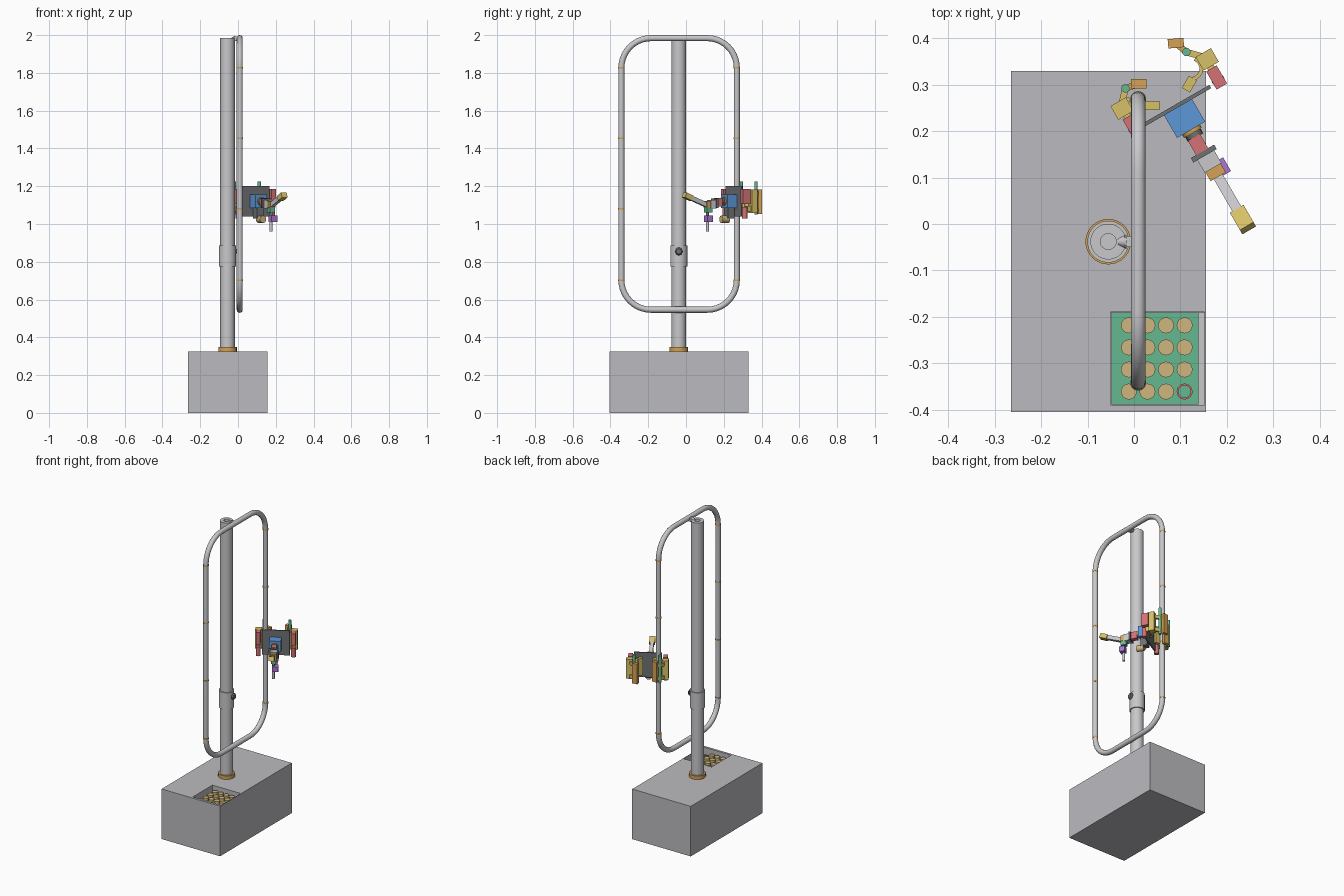
import bpy, bmesh, math
from mathutils import Vector, Matrix

if "Cube" in bpy.data.objects:
    bpy.data.objects.remove(bpy.data.objects["Cube"], do_unlink=True)


def material(name, r, g, b):
    m = bpy.data.materials.new(name)
    m.use_nodes = True
    m.diffuse_color = (r, g, b, 1)
    m.node_tree.nodes["Principled BSDF"].inputs["Base Color"].default_value = (r, g, b, 1)
    return m


GREY = material("light grey", .58, .58, .60)
CASE = material("case grey", .50, .50, .53)
DARK = material("dark grey", .16, .165, .17)
BLUE = material("blue", .11, .31, .68)
RED = material("red", .66, .17, .18)
YELLOW = material("yellow", .68, .53, .14)
ORANGE = material("orange", .66, .36, .09)
TAN = material("tan", .62, .47, .21)
GREEN = material("green", .13, .48, .28)
PURPLE = material("purple", .42, .18, .66)


def finish(bm, name, mat, matrix=Matrix(), smooth=False):
    bmesh.ops.recalc_face_normals(bm, faces=bm.faces)
    me = bpy.data.meshes.new(name)
    bm.to_mesh(me)
    bm.free()
    me.materials.append(mat)
    ob = bpy.data.objects.new(name, me)
    ob.matrix_world = matrix
    bpy.context.collection.objects.link(ob)
    if smooth:
        bpy.ops.object.select_all(action='DESELECT')
        ob.select_set(True)
        bpy.context.view_layer.objects.active = ob
        bpy.ops.object.shade_smooth_by_angle(angle=math.radians(35))
    return ob


def box(name, mat, center, size, frame=Matrix(), turn=0):
    bm = bmesh.new()
    bmesh.ops.create_cube(bm, size=1)
    bmesh.ops.scale(bm, vec=size, verts=bm.verts)
    m = frame @ Matrix.Translation(center) @ Matrix.Rotation(math.radians(turn), 4, 'Z')
    return finish(bm, name, mat, m)


def rod(name, mat, a, b, r, r2=None, frame=Matrix(), sides=24):
    """Cylinder or cone from point a to point b."""
    a, b = frame @ Vector(a), frame @ Vector(b)
    bm = bmesh.new()
    bmesh.ops.create_cone(bm, cap_ends=True, segments=sides, radius1=r,
                          radius2=r if r2 is None else r2, depth=(b - a).length)
    m = Matrix.Translation((a + b) / 2) @ (b - a).to_track_quat('Z', 'Y').to_matrix().to_4x4()
    return finish(bm, name, mat, m, sides > 4)


def beam(name, mat, a, b, w, h, frame=Matrix()):
    """Rectangular bar from point a to point b."""
    a, b = frame @ Vector(a), frame @ Vector(b)
    bm = bmesh.new()
    bmesh.ops.create_cube(bm, size=1)
    bmesh.ops.scale(bm, vec=(w, h, (b - a).length), verts=bm.verts)
    m = Matrix.Translation((a + b) / 2) @ (b - a).to_track_quat('Z', 'Y').to_matrix().to_4x4()
    return finish(bm, name, mat, m)


def lathe(name, mat, profile, center):
    bm = bmesh.new()
    vs = [bm.verts.new((r, 0, z)) for r, z in profile]
    es = [bm.edges.new(p) for p in zip(vs, vs[1:])]
    bmesh.ops.spin(bm, geom=vs + es, axis=(0, 0, 1), cent=(0, 0, 0),
                   angle=math.tau, steps=40, use_duplicate=False)
    bmesh.ops.remove_doubles(bm, verts=bm.verts, dist=1e-5)
    return finish(bm, name, mat, Matrix.Translation(center), True)


def arc_jaw(name, mat, center, r0, r1, start, end, z0, z1, frame):
    """Extruded arc-shaped cradle."""
    bm = bmesh.new()
    angles = [math.radians(start + (end - start) * i / 8) for i in range(9)]
    ring = [(r1, a) for a in angles] + [(r0, a) for a in reversed(angles)]
    vs = [bm.verts.new((center[0] + r * math.cos(a), center[1] + r * math.sin(a), z0)) for r, a in ring]
    face = bm.faces.new(vs)
    top = bmesh.ops.extrude_face_region(bm, geom=[face])["geom"]
    bmesh.ops.translate(bm, vec=(0, 0, z1 - z0), verts=[v for v in top if isinstance(v, bmesh.types.BMVert)])
    return finish(bm, name, mat, frame)


# Base case with an open well
case = box("base_case", CASE, (-.055, -.0375, .1625), (.42, .735, .325))
well = box("well_cutter", CASE, (.0505, -.29, .30), (.203, .20, .16))
well.hide_render = True
well.hide_viewport = True
cut = case.modifiers.new("well", 'BOOLEAN')
cut.operation, cut.object, cut.solver = 'DIFFERENCE', well, 'EXACT'
box("well_floor", GREY, (.0505, -.29, .222), (.202, .199, .004))

# Tray of round containers with one empty place
box("tray", GREEN, (.045, -.29, .255), (.188, .198, .05))
for i in range(4):
    for j in range(4):
        x, y = -.011 + .04 * i, -.361 + .0475 * j
        if (i, j) == (3, 0):
            lathe("empty_place_ring", RED, [(.013, .28), (.013, .285), (.017, .285), (.017, .28)], (x, y, 0))
        else:
            rod("container", TAN, (x, y, .27), (x, y, .305), .017)

# Mast
MX, MY = -.0555, -.038
lathe("mast", GREY, [(0, .32), (.0385, .32), (.0385, 1.985), (.017, 1.985), (.017, 1.94), (0, 1.94)], (MX, MY, 0))
lathe("mast_flange", ORANGE, [(.037, .325), (.049, .325), (.049, .348), (.037, .348)], (MX, MY, 0))
lathe("mast_sleeve", GREY, [(.038, .775), (.045, .775), (.045, .885), (.038, .885)], (MX, MY, 0))
rod("sleeve_screw", DARK, (-.02, MY, .855), (.002, MY, .855), .012)
rod("sleeve_knob", DARK, (-.006, MY, .855), (.004, MY, .855), .022, .014, sides=8)
rod("top_clamp", GREY, (-.034, MY, 1.98), (-.016, MY, 1.98), .008, .016)
box("top_bracket", GREY, (-.009, MY, 1.98), (.022, .024, .024))

# Closed rail loop with rounded corners
RX, Y0, Y1, Z0, Z1, R = .009, -.342, .269, .546, 1.984, .157
points = []
for cy, cz, start in ((Y1 - R, Z1 - R, 0), (Y0 + R, Z1 - R, 90), (Y0 + R, Z0 + R, 180), (Y1 - R, Z0 + R, 270)):
    for k in range(11):
        a = math.radians(start + 9 * k)
        points.append((RX, cy + R * math.cos(a), cz + R * math.sin(a), 1))
curve = bpy.data.curves.new("rail_loop", 'CURVE')
curve.dimensions = '3D'
curve.bevel_depth, curve.bevel_resolution = .016, 4
spline = curve.splines.new('POLY')
spline.points.add(len(points) - 1)
for p, co in zip(spline.points, points):
    p.co = co
spline.use_cyclic_u = True
curve.materials.append(GREY)
rail = bpy.data.objects.new("rail_loop", curve)
bpy.context.collection.objects.link(rail)
for y in (Y0, Y1):
    for z in (.703, 1.08, 1.455, 1.827):
        rod("rail_joint_band", ORANGE, (RX, y, z - .004), (RX, y, z + .004), .0172)

# Climbing carriage, turned relative to the base
F = Matrix.Translation((.093, .255, 0)) @ Matrix.Rotation(math.radians(30), 4, 'Z')
box("carriage_plate", DARK, (0, 0, 1.12), (.165, .008, .16), F)

# Two mirrored grippers, the left one open and the right one closed on the rail
for side, tip, post, turn in ((1, (.065, .118), (.075, .09), 35), (-1, (-.048, .082), (-.078, .088), -30)):
    c = (side * .066, .054)
    box("gripper_motor", RED, (side * .104, .010, 1.145), (.026, .045, .08), F)
    rod("gripper_motor_lower", RED, (side * .104, .004, 1.03), (side * .104, .004, 1.09), .014, frame=F)
    box("gripper_block", YELLOW, (side * .106, .054, 1.12), (.038, .034, .125), F)
    box("gripper_side_link", YELLOW, (side * .104, .030, 1.08), (.016, .04, .03), F)
    box("gripper_wedge", YELLOW, (side * .046, .027, 1.12), (.030, .020, .11), F, side * 30)
    if side > 0:
        arc_jaw("gripper_cradle", YELLOW, c, .018, .026, -110, 40, 1.06, 1.175, F)
    else:
        arc_jaw("gripper_cradle", YELLOW, c, .018, .026, 140, 290, 1.06, 1.175, F)
    rod("gripper_pivot", GREEN, (*post, 1.05), (*post, 1.225), .009, frame=F)
    for z in (1.075, 1.16):
        beam("gripper_finger_arm", YELLOW, (side * .102, .062, z), (*post, z), .014, .022, F)
        beam("gripper_finger", ORANGE, (*post, z), (*tip, z), .014, .022, F)
    box("gripper_finger_pad", ORANGE, (*tip, 1.117), (.034, .020, .13), F, turn - 60 * (side > 0))

# Arm running forward from the carriage
box("arm_motor", BLUE, (0, -.032, 1.12), (.07, .056, .07), F)
rod("arm_turn_ring", ORANGE, (0, -.058, 1.12), (0, -.068, 1.12), .022, frame=F)
rod("arm_turn_collar", DARK, (0, -.068, 1.12), (0, -.078, 1.12), .018, frame=F)
box("arm_joint", RED, (-.003, -.095, 1.115), (.03, .036, .045), F)
box("arm_bracket", DARK, (-.002, -.118, 1.11), (.058, .011, .05), F)
box("arm_body", GREY, (0, -.138, 1.105), (.042, .034, .045), F)
box("arm_elbow", ORANGE, (0, -.165, 1.105), (.038, .024, .036), F)
beam("arm_link", GREY, (0, -.155, 1.095), (0, -.275, 1.142), .022, .024, F)
beam("arm_tip", YELLOW, (0, -.262, 1.136), (0, -.305, 1.154), .034, .028, F)

# Tool and drive hanging below the arm
box("tool_mount", GREEN, (.002, -.160, 1.075), (.03, .034, .03), F)
box("tool_drive", PURPLE, (.012, -.163, 1.028), (.036, .034, .034), F)
rod("tool_neck", DARK, (0, -.163, 1.04), (0, -.163, 1.065), .008, frame=F)
rod("tool_pin", GREY, (0, -.163, .96), (0, -.163, 1.012), .008, frame=F)
rod("lower_drive", TAN, (0, -.035, 1.025), (0, -.080, 1.025), .019, frame=F)
box("lower_drive_mount", DARK, (0, -.03, 1.06), (.04, .04, .06), F)
